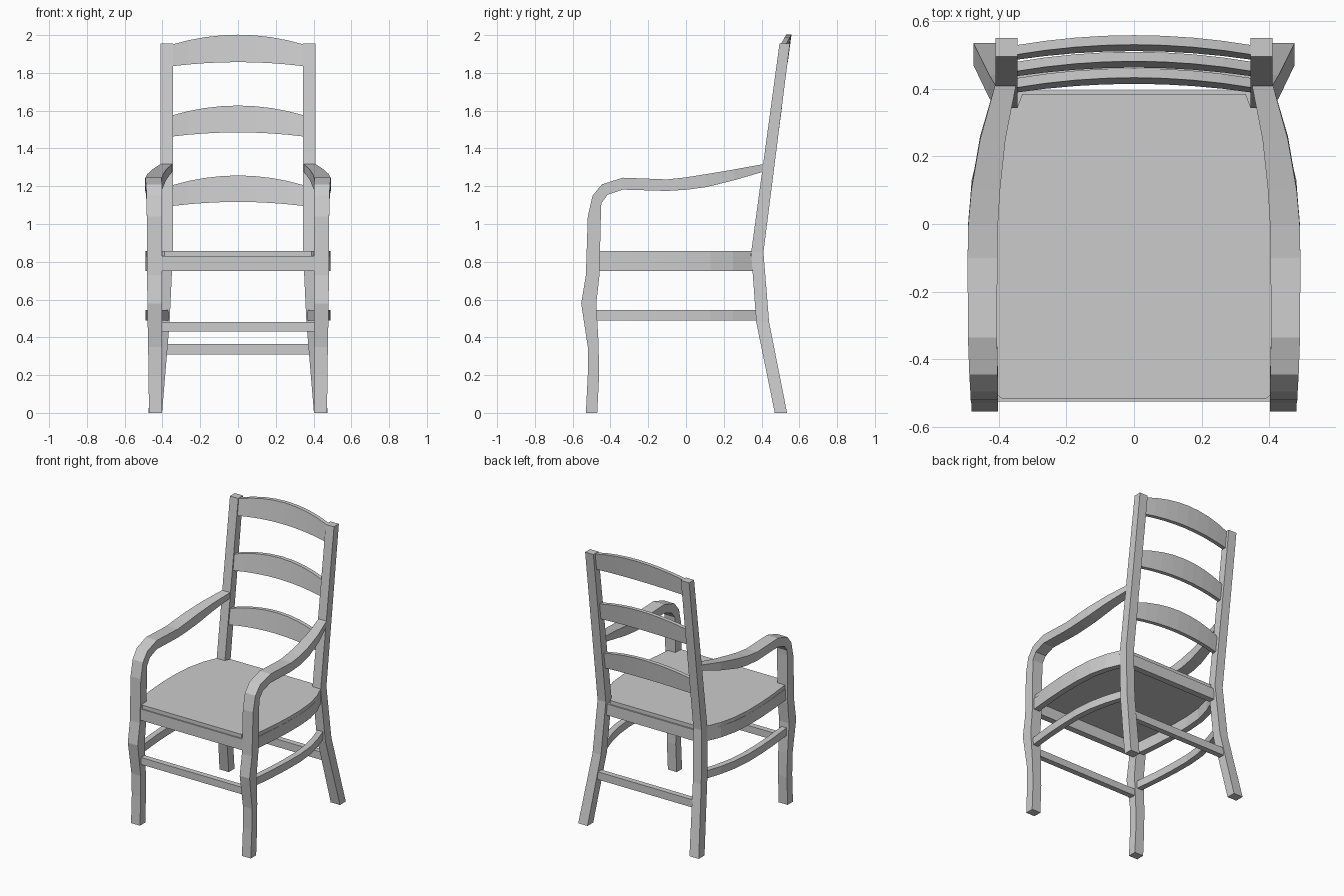
import bpy, bmesh

if "Cube" in bpy.data.objects:
    bpy.data.objects.remove(bpy.data.objects["Cube"])


def finish(name, bm, mirror=False):
    bmesh.ops.recalc_face_normals(bm, faces=bm.faces)
    me = bpy.data.meshes.new(name)
    bm.to_mesh(me)
    bm.free()
    ob = bpy.data.objects.new(name, me)
    bpy.context.collection.objects.link(ob)
    if mirror:
        ob.modifiers.new("Mirror", 'MIRROR').use_mirror_merge = False
    return ob


def loft(name, rings, mirror=False):
    """Skin a run of equal-sized rings and cap both ends."""
    bm = bmesh.new()
    vs = [[bm.verts.new(p) for p in r] for r in rings]
    n = len(rings[0])
    for a, b in zip(vs, vs[1:]):
        for i in range(n):
            j = (i + 1) % n
            bm.faces.new((a[i], a[j], b[j], b[i]))
    bm.faces.new(vs[0])
    bm.faces.new(vs[-1])
    return finish(name, bm, mirror)


def bar(name, x, y0, y1, z0, z1):
    """Straight crossbar from -x to x."""
    return loft(name, [[(s, y0, z0), (s, y1, z0), (s, y1, z1), (s, y0, z1)] for s in (-x, x)])


def bowed_rail(name, plan, z0, z1):
    """Side rail following (y, inner x, outer x) stations."""
    return loft(name, [[(a, y, z0), (b, y, z0), (b, y, z1), (a, y, z1)] for y, a, b in plan], True)


# back posts: z, y front, y back, x inner, x outer
post = [(0, .47, .535, .402, .475), (.48, .372, .44, .362, .428),
        (.85, .345, .41, .345, .41), (1.955, .495, .55, .345, .41)]
loft("back_post", [[(a, f, z), (b, f, z), (b, k, z), (a, k, z)] for z, f, k, a, b in post], True)

# front leg flowing into arm: outer (y, z), inner (y, z), x inner, x outer
leg_arm = [
    (-.53, 0, -.47, 0, .402, .472), (-.52, .2, -.46, .2, .403, .473),
    (-.52, .35, -.463, .37, .403, .476), (-.555, .58, -.475, .58, .402, .48),
    (-.53, .73, -.458, .73, .402, .481), (-.52, 1.04, -.45, 1.08, .402, .483),
    (-.495, 1.15, -.448, 1.11, .402, .484), (-.445, 1.21, -.415, 1.155, .403, .487),
    (-.335, 1.245, -.335, 1.182, .405, .491), (-.1, 1.236, -.1, 1.175, .404, .492),
    (.0, 1.247, .01, 1.182, .402, .49), (.1, 1.263, .11, 1.196, .396, .481),
    (.25, 1.288, .26, 1.233, .38, .455), (.41, 1.317, .41, 1.277, .349, .411)]
loft("front_leg_and_arm", [[(a, y, z), (b, y, z), (b, v, w), (a, v, w)]
                           for y, z, v, w, a, b in leg_arm], True)

# seat panel with bowed sides
half = [(.39, -.517), (.405, -.505), (.46, -.46), (.478, -.3), (.488, -.15), (.489, 0),
        (.478, .13), (.45, .25), (.41, .345), (.345, .345), (.33, .385)]
outline = half + [(-x, y) for x, y in reversed(half)]
loft("seat", [[(x, y, z) for x, y in outline] for z in (.83, .857)])

# seat frame
bar("front_seat_rail", .41, -.525, -.48, .75, .83)
bar("back_seat_rail", .36, .35, .395, .75, .83)
bowed_rail("side_seat_rail", [(-.47, .42, .465), (-.3, .437, .48), (-.15, .446, .489), (0, .447, .49),
                              (.13, .436, .48), (.25, .406, .451), (.37, .355, .398)], .75, .83)

# stretchers
bar("front_stretcher", .41, -.515, -.475, .43, .48)
bar("back_stretcher", .38, .42, .46, .31, .365)
bowed_rail("side_stretcher", [(-.49, .42, .46), (-.3, .438, .479), (-.15, .446, .488), (0, .447, .49),
                              (.13, .434, .478), (.25, .408, .452), (.39, .362, .405)], .49, .545)

# arched ladder slats, bowed backwards and leaning with the posts
for name, z_low, z_high in (("lower_slat", 1.095, 1.205), ("middle_slat", 1.463, 1.575),
                            ("top_slat", 1.835, 1.95)):
    rings = []
    for i in range(-4, 5):
        t = i / 4
        x, k = .35 * t, 1 - t * t
        lo, hi = z_low + .022 * k, z_high + .052 * k
        fy = [.507 + .131 * (z - 2) + .023 * k for z in (lo, hi)]
        rings.append([(x, fy[0], lo), (x, fy[0] + .028, lo), (x, fy[1] + .028, hi), (x, fy[1], hi)])
    loft(name, rings)
